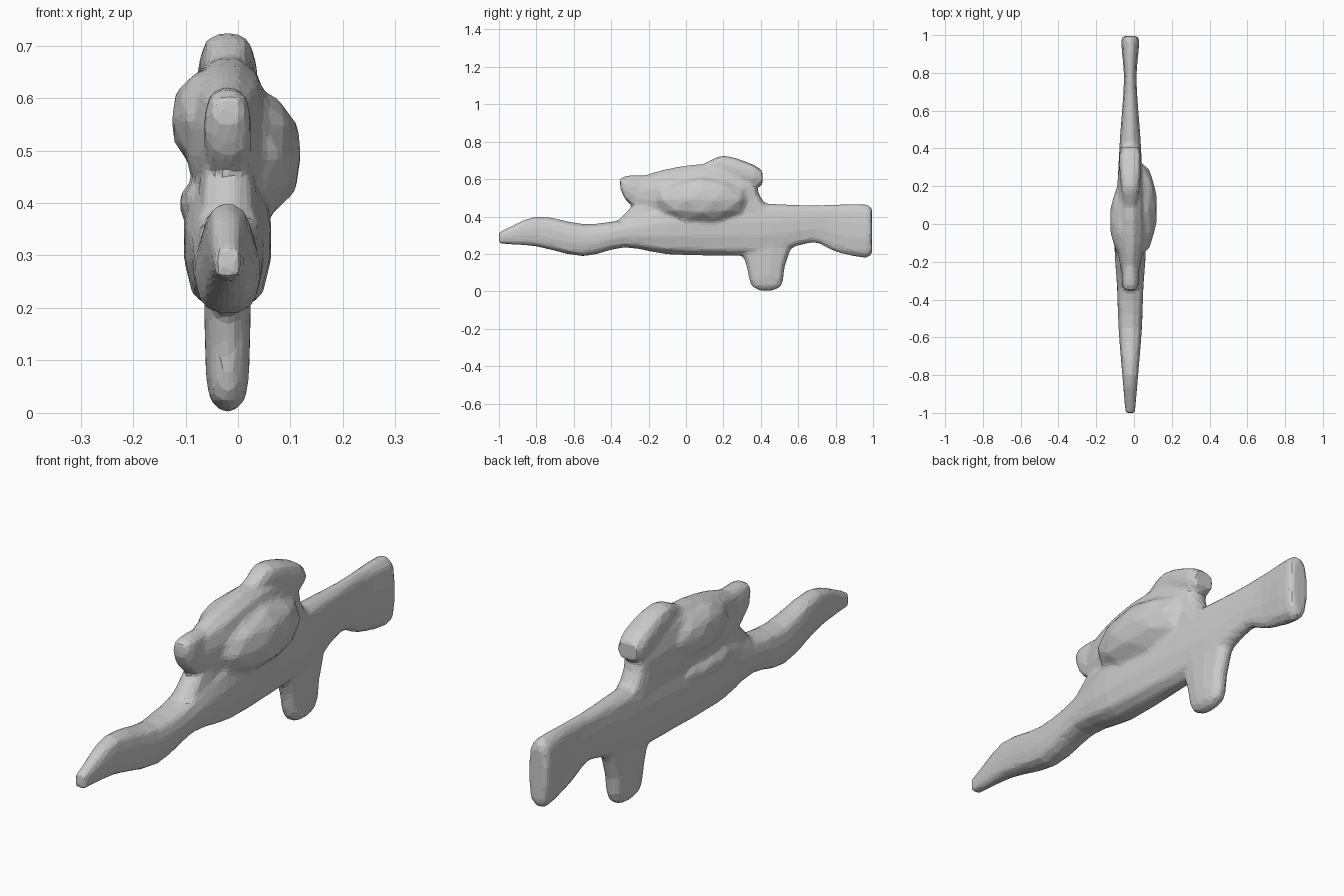
import bpy, bmesh, math
from mathutils import Matrix, Vector

if "Cube" in bpy.data.objects:
    bpy.data.objects.remove(bpy.data.objects["Cube"])

MID = -0.02  # x of the symmetry plane of the gun


def add(name, bm):
    bmesh.ops.recalc_face_normals(bm, faces=bm.faces)
    mesh = bpy.data.meshes.new(name)
    bm.to_mesh(mesh)
    bm.free()
    ob = bpy.data.objects.new(name, mesh)
    bpy.context.collection.objects.link(ob)
    return ob


def loft(name, keys, axis="y", sides=12, square=3.0, steps=3):
    """Skin rounded sections (t, low, high, half_width), eased between keys."""
    keys = [Vector(k) for k in keys]
    path = []
    for i in range(len(keys) - 1):
        a, b = keys[i], keys[i + 1]
        before, after = keys[max(i - 1, 0)], keys[min(i + 2, len(keys) - 1)]
        # Slope per unit of t keeps uneven spacing stable
        ma = (b - before) / (b[0] - before[0]) * (b[0] - a[0])
        mb = (after - a) / (after[0] - a[0]) * (b[0] - a[0])
        for j in range(steps):
            u = j / steps
            path.append(a * (2*u**3 - 3*u**2 + 1) + ma * (u**3 - 2*u**2 + u)
                        + b * (3*u**2 - 2*u**3) + mb * (u**3 - u**2))
    path.append(keys[-1])
    bm = bmesh.new()
    rings = []
    for t, lo, hi, half in path:
        ring = []
        for i in range(sides):
            a = 2 * math.pi * (i + 0.5) / sides
            c, s = math.cos(a), math.sin(a)
            k = (abs(c) ** square + abs(s) ** square) ** (-1 / square)
            x, w = MID + c * k * half, (lo + hi) / 2 + s * k * (hi - lo) / 2
            ring.append(bm.verts.new((x, t, w) if axis == "y" else (x, w, t)))
        rings.append(ring)
    for r0, r1 in zip(rings, rings[1:]):
        for i in range(sides):
            j = (i + 1) % sides
            bm.faces.new((r0[i], r0[j], r1[j], r1[i]))
    bm.faces.new(rings[0])
    bm.faces.new(rings[-1])
    return add(name, bm)


def blob(name, centre, radii):
    """Stretched low-poly ball."""
    bm = bmesh.new()
    bmesh.ops.create_icosphere(bm, subdivisions=2, radius=1, matrix=
                               Matrix.Translation(centre) @ Matrix.Diagonal((*radii, 1)))
    return add(name, bm)


# Barrel and fore-end
barrel = loft("barrel", [
    (-1, .255, .315, .025), (-.8, .24, .40, .042), (-.55, .188, .36, .062),
    (-.33, .235, .385, .07), (-.1, .198, .46, .084), (.3, .19, .48, .062)])

# Receiver and butt stock
stock = loft("stock", [
    (.2, .196, .48, .068), (.46, .2, .468, .054), (.68, .262, .46, .037),
    (.8, .212, .465, .034), (.965, .178, .465, .048), (.995, .2, .445, .041)])

# Pistol grip
grip = loft("grip", [
    (.002, .4, .46, .012), (.03, .35, .51, .035),
    (.13, .325, .528, .043), (.28, .27, .58, .045)], "z")

# Sight housing above the receiver, with the block at its front
housing = loft("sight_housing", [
    (-.27, .43, .605, .043), (-.1, .38, .655, .075), (.1, .38, .682, .077),
    (.3, .39, .66, .06), (.37, .42, .62, .045)], square=2.5)
front_sight = loft("front_sight", [
    (-.352, .55, .602, .028), (-.32, .485, .618, .043), (-.22, .41, .622, .043)])

# Side bulges
right_bulge = blob("right_bulge", (.02, .08, .49), (.105, .26, .13))
left_bulge = blob("left_bulge", (-.05, .02, .56), (.08, .2, .1))
left_ledge = blob("left_ledge", (-.05, -.03, .4), (.065, .2, .05))

# Rear sight knob overhanging the stock
knob = loft("rear_knob", [
    (.1, .62, .685, .035), (.2, .61, .725, .05),
    (.36, .56, .677, .058), (.408, .565, .645, .045)])

# Necks blending the housing into stock and barrel
rear_neck = loft("rear_neck", [
    (.36, .2, .6, .048), (.47, .2, .42, .055), (.62, .24, .365, .05)], "z")
front_neck = loft("front_neck", [
    (.32, -.42, -.05, .065), (.47, -.275, -.05, .05)], "z")

# Fuse everything into one faceted skin
bpy.ops.object.select_all(action="DESELECT")
for ob in bpy.context.collection.objects:
    ob.select_set(True)
bpy.context.view_layer.objects.active = barrel
bpy.ops.object.join()
rifle = bpy.context.view_layer.objects.active
rifle.name = "rifle"

remesh = rifle.modifiers.new("fuse", "REMESH")
remesh.mode = "VOXEL"
remesh.voxel_size = 0.012
soften = rifle.modifiers.new("soften", "SMOOTH")
soften.iterations = 3
facets = rifle.modifiers.new("facets", "DECIMATE")
facets.ratio = 0.12
for name in ("fuse", "soften", "facets"):
    bpy.ops.object.modifier_apply(modifier=name)
bpy.ops.object.shade_flat()
